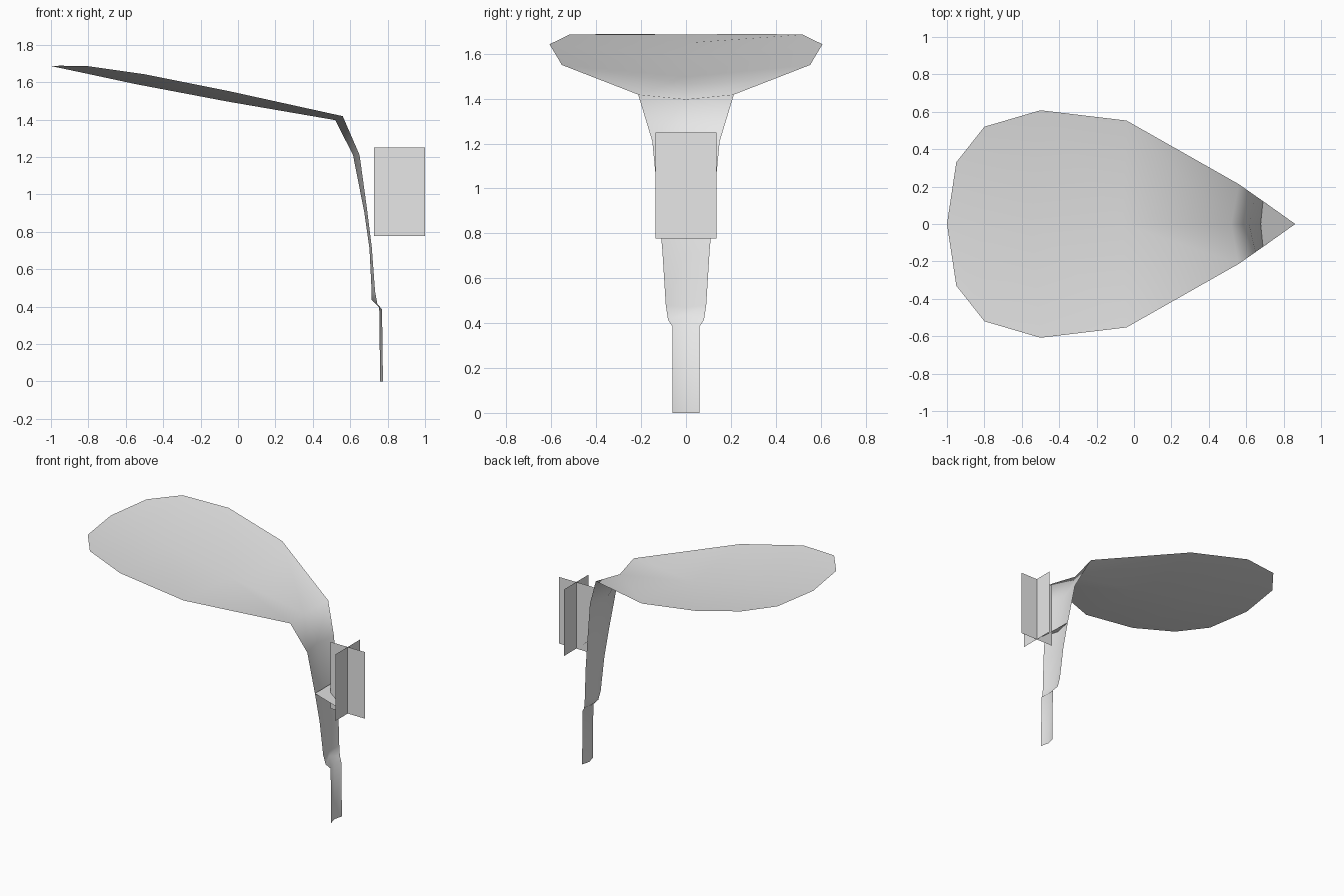
import bpy, bmesh

cube = bpy.data.objects.get("Cube")
if cube:
    bpy.data.objects.remove(cube)

grey = bpy.data.materials.new("light_grey")
grey.use_nodes = True
grey.diffuse_color = (0.8, 0.8, 0.8, 1)
bsdf = next(n for n in grey.node_tree.nodes if n.type == 'BSDF_PRINCIPLED')
bsdf.inputs["Base Color"].default_value = (0.8, 0.8, 0.8, 1)


def sheet(name, rows, smooth=False):
    """Skin a thin sheet over rows that hold equally many points."""
    bm = bmesh.new()
    grid = [[bm.verts.new(p) for p in row] for row in rows]
    for a, b in zip(grid, grid[1:]):
        for i in range(len(a) - 1):
            bm.faces.new((a[i], a[i + 1], b[i + 1], b[i]))
    for f in bm.faces:
        f.smooth = smooth
    mesh = bpy.data.meshes.new(name)
    bm.to_mesh(mesh)
    bm.free()
    mesh.materials.append(grey)
    obj = bpy.data.objects.new(name, mesh)
    bpy.context.collection.objects.link(obj)
    return obj


# Stem and leaf: stations of rim x, half width, rim z, midrib x, midrib z
stations = [
    (0.775, 0.06, 0.0, 0.76, 0.0),
    (0.77, 0.06, 0.385, 0.755, 0.395),
    (0.745, 0.08, 0.415, 0.715, 0.435),
    (0.733, 0.09, 0.48, 0.715, 0.47),
    (0.715, 0.105, 0.72, 0.703, 0.71),
    (0.69, 0.122, 0.92, 0.675, 0.905),
    (0.65, 0.15, 1.21, 0.615, 1.21),
    (0.56, 0.213, 1.418, 0.52, 1.397),
    (-0.04, 0.553, 1.55, -0.06, 1.497),
    (-0.5, 0.608, 1.642, -0.55, 1.59),
    (-0.8, 0.52, 1.685, -0.82, 1.648),
    (-0.95, 0.33, 1.688, -1.0, 1.686),
]
sheet("leaf_and_stem",
      [[(x, -w, z), (mx, 0, mz), (x, w, z)] for x, w, z, mx, mz in stations],
      smooth=True)

# Small pointed bract that carries the flower
tip = (0.862, 0, 0.777)
sheet("bract", [[(0.69, -0.122, 0.92), (0.677, 0, 0.905)],
                [tip, (0.69, 0.122, 0.92)]])

# Flower: two upright crossing cards
low, high, centre, half = 0.777, 1.25, 0.8625, 0.1365
sheet("flower_card_lengthwise",
      [[(centre - half, 0, z), (centre + half, 0, z)] for z in (low, high)])
sheet("flower_card_crosswise",
      [[(centre, -half, z), (centre, half, z)] for z in (low, high)])
